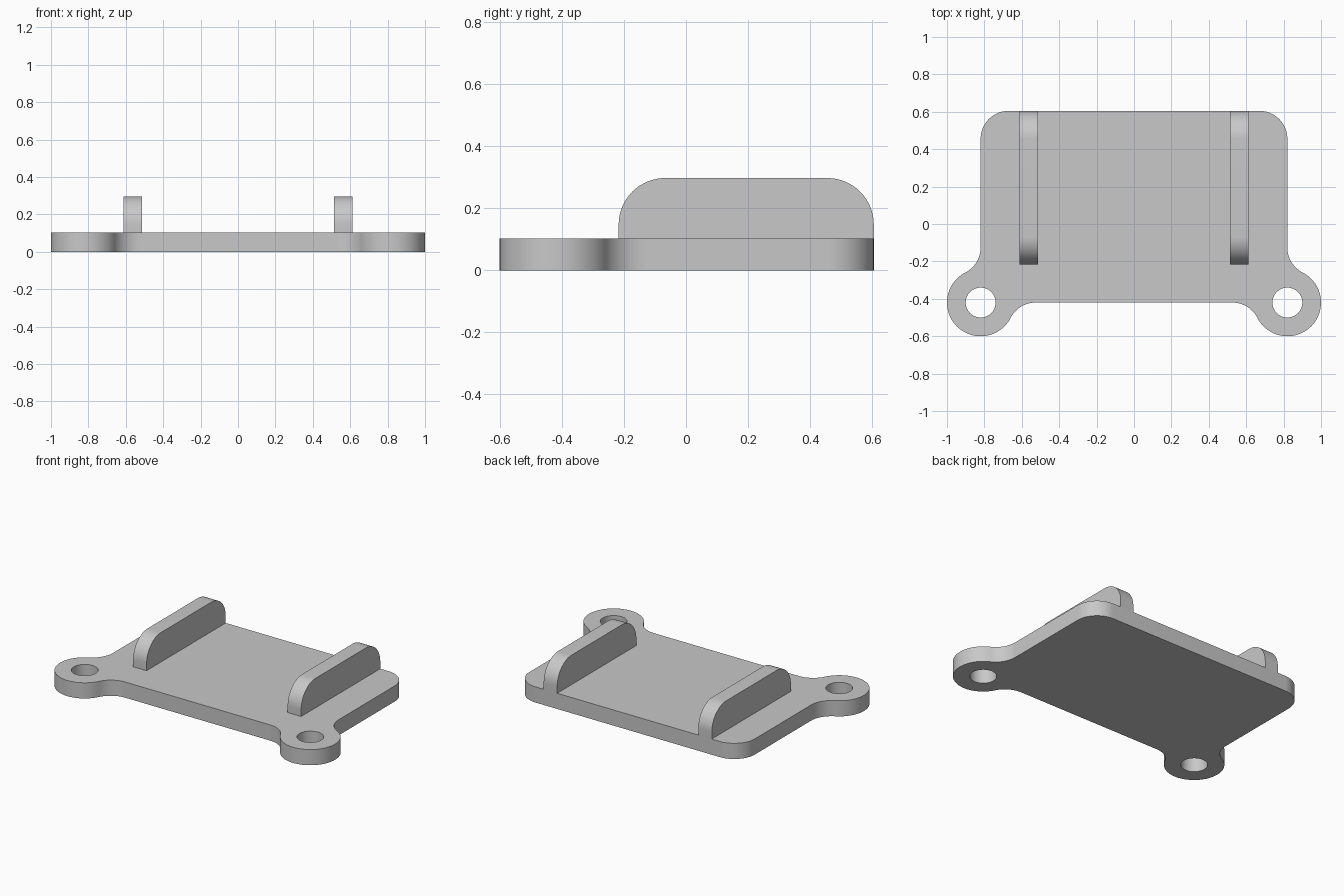
import bpy, bmesh
from math import cos, sin, pi, sqrt, atan2, radians
from mathutils import Matrix, Vector

if "Cube" in bpy.data.objects:
    bpy.data.objects.remove(bpy.data.objects["Cube"])

HALF_W, FRONT, BACK = 0.82, -0.42, 0.605
PLATE_T, RIB_TOP = 0.103, 0.297
EAR_R, HOLE_R, ROUND = 0.18, 0.08, 0.15

grey = bpy.data.materials.new("light grey")
grey.use_nodes = True
grey.diffuse_color = (0.58, 0.58, 0.58, 1)
grey.node_tree.nodes["Principled BSDF"].inputs["Base Color"].default_value = grey.diffuse_color


def arc(cx, cy, r, start, end, steps=16):
    """Points on an arc, angles in radians."""
    angles = [start + (end - start) * i / steps for i in range(steps + 1)]
    return [(cx + r * cos(a), cy + r * sin(a)) for a in angles]


def extruded(name, loops, depth, matrix=None):
    """Fill closed loops (outline, then holes) and extrude them into a solid."""
    bm = bmesh.new()
    edges = []
    for loop in loops:
        verts = [bm.verts.new((x, y, 0)) for x, y in loop]
        edges += [bm.edges.new((v, verts[i - 1])) for i, v in enumerate(verts)]
    bmesh.ops.triangle_fill(bm, edges=edges, use_beauty=True)
    result = bmesh.ops.extrude_face_region(bm, geom=bm.faces[:])
    top = [g for g in result["geom"] if isinstance(g, bmesh.types.BMVert)]
    bmesh.ops.translate(bm, verts=top, vec=Vector((0, 0, depth)))
    if matrix:
        bmesh.ops.transform(bm, matrix=matrix, verts=bm.verts[:])
    bmesh.ops.recalc_face_normals(bm, faces=bm.faces[:])
    mesh = bpy.data.meshes.new(name)
    bm.to_mesh(mesh)
    bm.free()
    mesh.materials.append(grey)
    obj = bpy.data.objects.new(name, mesh)
    bpy.context.collection.objects.link(obj)
    bpy.ops.object.select_all(action="DESELECT")
    obj.select_set(True)
    bpy.context.view_layer.objects.active = obj
    bpy.ops.object.shade_smooth_by_angle(angle=radians(30))
    return obj


# Base plate: half outline with ear blended into the edges by tangent fillets
reach = sqrt((EAR_R + ROUND) ** 2 - ROUND ** 2)
lean = atan2(reach, ROUND)
front_lean = atan2(-ROUND, -reach)
half = arc(HALF_W - reach, FRONT - ROUND, ROUND, pi / 2, front_lean + pi)
half += arc(HALF_W, FRONT, EAR_R, front_lean, lean, 48)[1:]
half += arc(HALF_W + ROUND, FRONT + reach, ROUND, lean + pi, pi)[1:]
half += arc(HALF_W - ROUND, BACK - ROUND, ROUND, 0, pi / 2)
outline = half + [(-x, y) for x, y in reversed(half)]
holes = [arc(s * HALF_W, FRONT, HOLE_R, 0, 2 * pi, 40)[:-1] for s in (1, -1)]
extruded("base_plate", [outline] + holes, PLATE_T)

# Upright ribs: side profile in (y, z) with rounded top corners
RIB_FRONT, RIB_INNER, RIB_T = -0.217, 0.513, 0.098
profile = [(RIB_FRONT, PLATE_T), (BACK, PLATE_T)]
profile += arc(BACK - ROUND, RIB_TOP - ROUND, ROUND, 0, pi / 2)
profile += arc(RIB_FRONT + ROUND, RIB_TOP - ROUND, ROUND, pi / 2, pi)
stand = Matrix(((0, 0, 1, 0), (1, 0, 0, 0), (0, 1, 0, 0), (0, 0, 0, 1)))
for name, x in (("left_rib", RIB_INNER), ("right_rib", -RIB_INNER - RIB_T)):
    extruded(name, [profile], RIB_T, Matrix.Translation((x, 0, 0)) @ stand)
